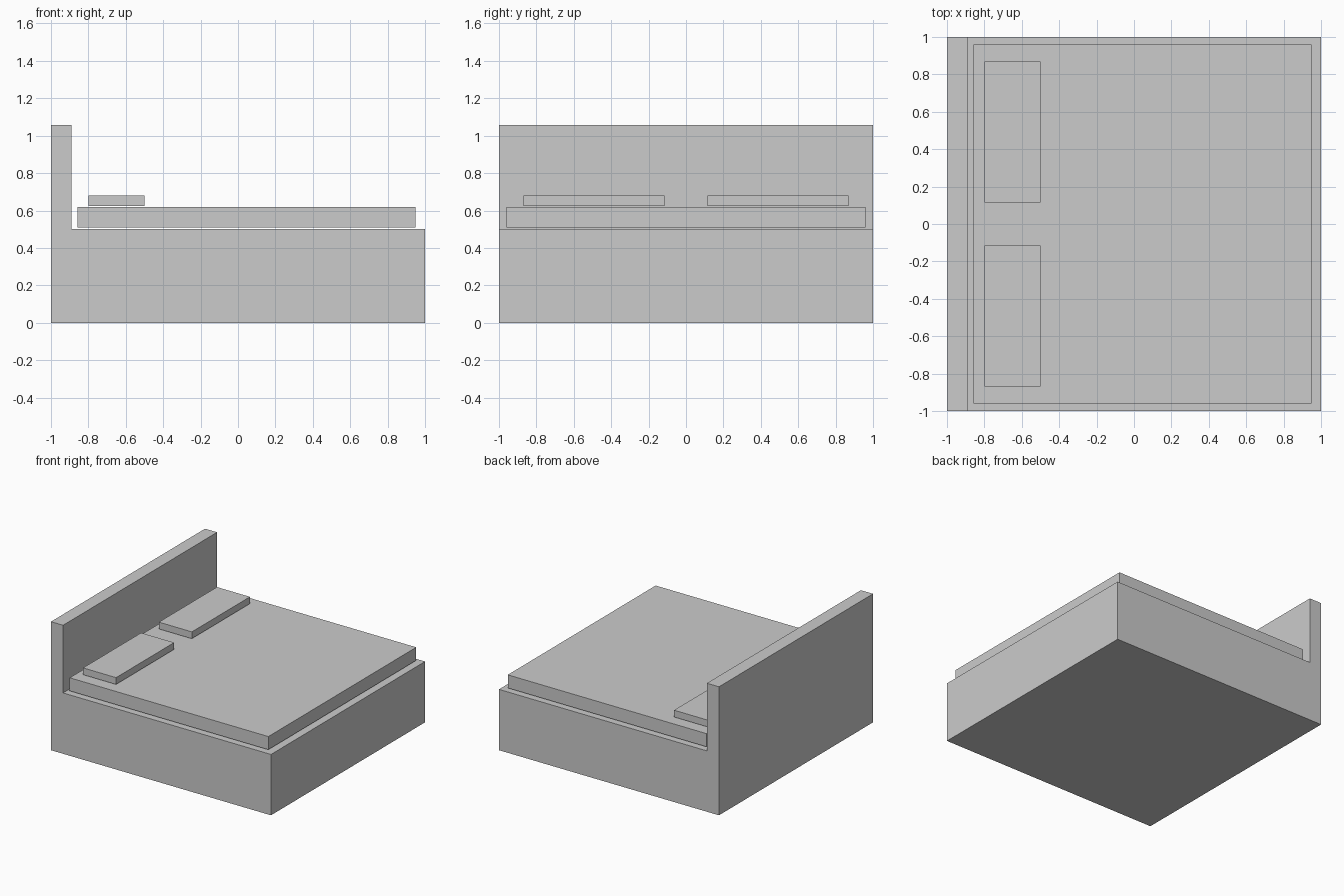
import bpy
import bmesh
from mathutils import Vector

if "Cube" in bpy.data.objects:
    bpy.data.objects.remove(bpy.data.objects["Cube"])


def finish(name, bm):
    bmesh.ops.recalc_face_normals(bm, faces=bm.faces[:])
    mesh = bpy.data.meshes.new(name)
    bm.to_mesh(mesh)
    bm.free()
    obj = bpy.data.objects.new(name, mesh)
    bpy.context.collection.objects.link(obj)
    return obj


def box(name, lo, hi):
    lo, hi = Vector(lo), Vector(hi)
    bm = bmesh.new()
    bmesh.ops.create_cube(bm, size=1)
    bmesh.ops.scale(bm, vec=hi - lo, verts=bm.verts)
    bmesh.ops.translate(bm, vec=(lo + hi) / 2, verts=bm.verts)
    return finish(name, bm)


# Bed base and headboard: one L-shaped side profile extruded across the width
profile = [(-1, 0), (1, 0), (1, 0.5), (-0.89, 0.5), (-0.89, 1.056), (-1, 1.056)]
bm = bmesh.new()
side = bm.faces.new([bm.verts.new((x, -1, z)) for x, z in profile])
ext = bmesh.ops.extrude_face_region(bm, geom=[side], use_keep_orig=True)
verts = [g for g in ext["geom"] if isinstance(g, bmesh.types.BMVert)]
bmesh.ops.translate(bm, vec=(0, 2, 0), verts=verts)
finish("bed_frame", bm)

# Mattress, floating slightly above the base
box("mattress", (-0.858, -0.96, 0.51), (0.948, 0.96, 0.618))

# Pair of pillows
for label, y in (("front", -0.492), ("back", 0.492)):
    box(f"{label}_pillow", (-0.80, y - 0.377, 0.624), (-0.50, y + 0.377, 0.68))
